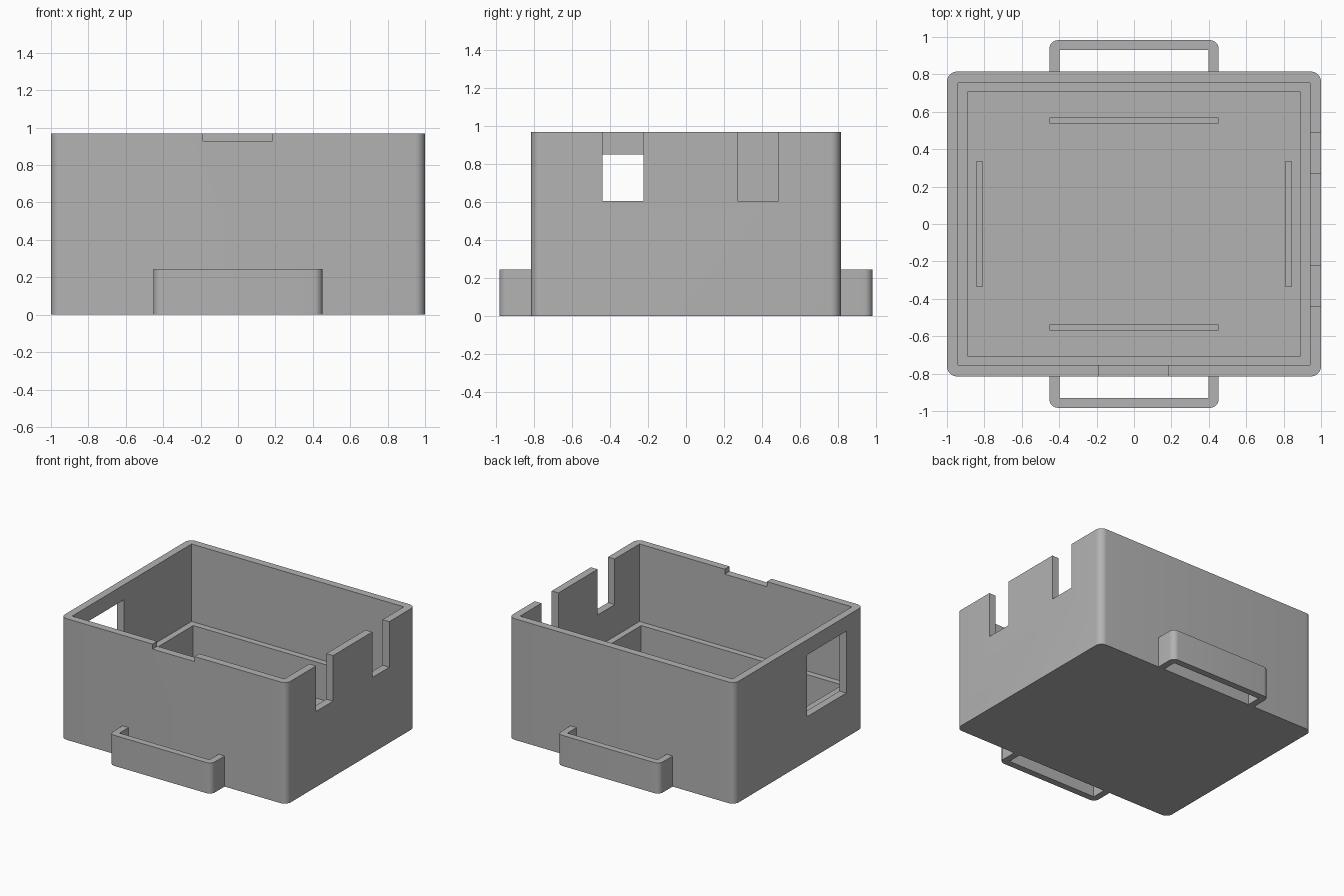
import bpy, bmesh
from math import pi, cos, sin, radians

if "Cube" in bpy.data.objects:
    bpy.data.objects.remove(bpy.data.objects["Cube"])

grey = bpy.data.materials.new("matte grey")
grey.use_nodes = True
COLOUR = (0.45, 0.45, 0.45, 1)
grey.diffuse_color = COLOUR
grey.node_tree.nodes["Principled BSDF"].inputs["Base Color"].default_value = COLOUR

HX, HY, HEIGHT = 1.0, 0.815, 0.97    # outer half sizes and height
WALL, LEDGE, FLOOR = 0.06, 0.11, 0.06


def arc(cx, cy, r, start, steps=8):
    """Quarter circle, counter-clockwise from the start angle."""
    return [(cx + r * cos(start + i * pi / 2 / steps),
             cy + r * sin(start + i * pi / 2 / steps)) for i in range(steps + 1)]


def prism(name, outline, z0, z1):
    """Extrude a counter-clockwise outline from z0 to z1."""
    bm = bmesh.new()
    face = bm.faces.new([bm.verts.new((x, y, z0)) for x, y in outline])
    top = bmesh.ops.extrude_face_region(bm, geom=[face])["geom"]
    bmesh.ops.translate(bm, vec=(0, 0, z1 - z0),
                        verts=[v for v in top if isinstance(v, bmesh.types.BMVert)])
    bmesh.ops.recalc_face_normals(bm, faces=bm.faces)
    mesh = bpy.data.meshes.new(name)
    bm.to_mesh(mesh)
    bm.free()
    mesh.materials.append(grey)
    obj = bpy.data.objects.new(name, mesh)
    bpy.context.collection.objects.link(obj)
    return obj


def select(obj):
    bpy.ops.object.select_all(action="DESELECT")
    obj.select_set(True)
    bpy.context.view_layer.objects.active = obj


def cut(obj, x0, x1, y0, y1, z0, z1):
    """Subtract a box from the object."""
    tool = prism("cutter", [(x0, y0), (x1, y0), (x1, y1), (x0, y1)], z0, z1)
    tool.hide_render = True
    mod = obj.modifiers.new("cut", "BOOLEAN")
    mod.operation, mod.solver, mod.object = "DIFFERENCE", "EXACT", tool
    select(obj)
    bpy.ops.object.modifier_apply(modifier=mod.name)
    bpy.data.objects.remove(tool)


def smooth(obj):
    select(obj)
    bpy.ops.object.shade_smooth_by_angle(angle=radians(30))


# Box with rounded vertical corners
R = 0.055
outline = (arc(HX - R, HY - R, R, 0) + arc(R - HX, HY - R, R, pi / 2)
           + arc(R - HX, R - HY, R, pi) + arc(HX - R, R - HY, R, 1.5 * pi))
box = prism("box_body", outline, 0, HEIGHT)

# Upper cavity, and narrower lower cavity that leaves a ledge
for inset, bottom in ((WALL, 0.35), (LEDGE, FLOOR)):
    ix, iy = HX - inset, HY - inset
    cut(box, -ix, ix, -iy, iy, bottom, HEIGHT + 0.1)

# Shallow grooves in the floor
for s in (-1, 1):
    cut(box, -0.45, 0.45, s * 0.553 - 0.016, s * 0.553 + 0.016, FLOOR - 0.025, FLOOR + 0.1)
    cut(box, s * 0.825 - 0.016, s * 0.825 + 0.016, -0.335, 0.335, FLOOR - 0.025, FLOOR + 0.1)

# Two slots in the left wall, shallow notch in the front rim, window in the right wall
for y in (-0.333, 0.378):
    cut(box, 0.915, 1.1, y - 0.108, y + 0.108, 0.605, HEIGHT + 0.1)
cut(box, -0.187, 0.185, -0.9, -0.73, 0.93, HEIGHT + 0.1)
cut(box, -1.1, -0.915, -0.6, -0.1, 0.355, 0.85)
smooth(box)

# Handle loops on the front and back
W, T, OUT, HR = 0.452, 0.053, 0.983, 0.045
for name, s in (("front_handle", -1), ("back_handle", 1)):
    loop = [(W, HY - 0.01)] + arc(W - HR, OUT - HR, HR, 0)
    loop += arc(HR - W, OUT - HR, HR, pi / 2) + [(-W, HY - 0.01)]
    loop += [(T - W, HY - 0.01), (T - W, OUT - T), (W - T, OUT - T), (W - T, HY - 0.01)]
    smooth(prism(name, [(x, s * y) for x, y in loop], 0, 0.245))
